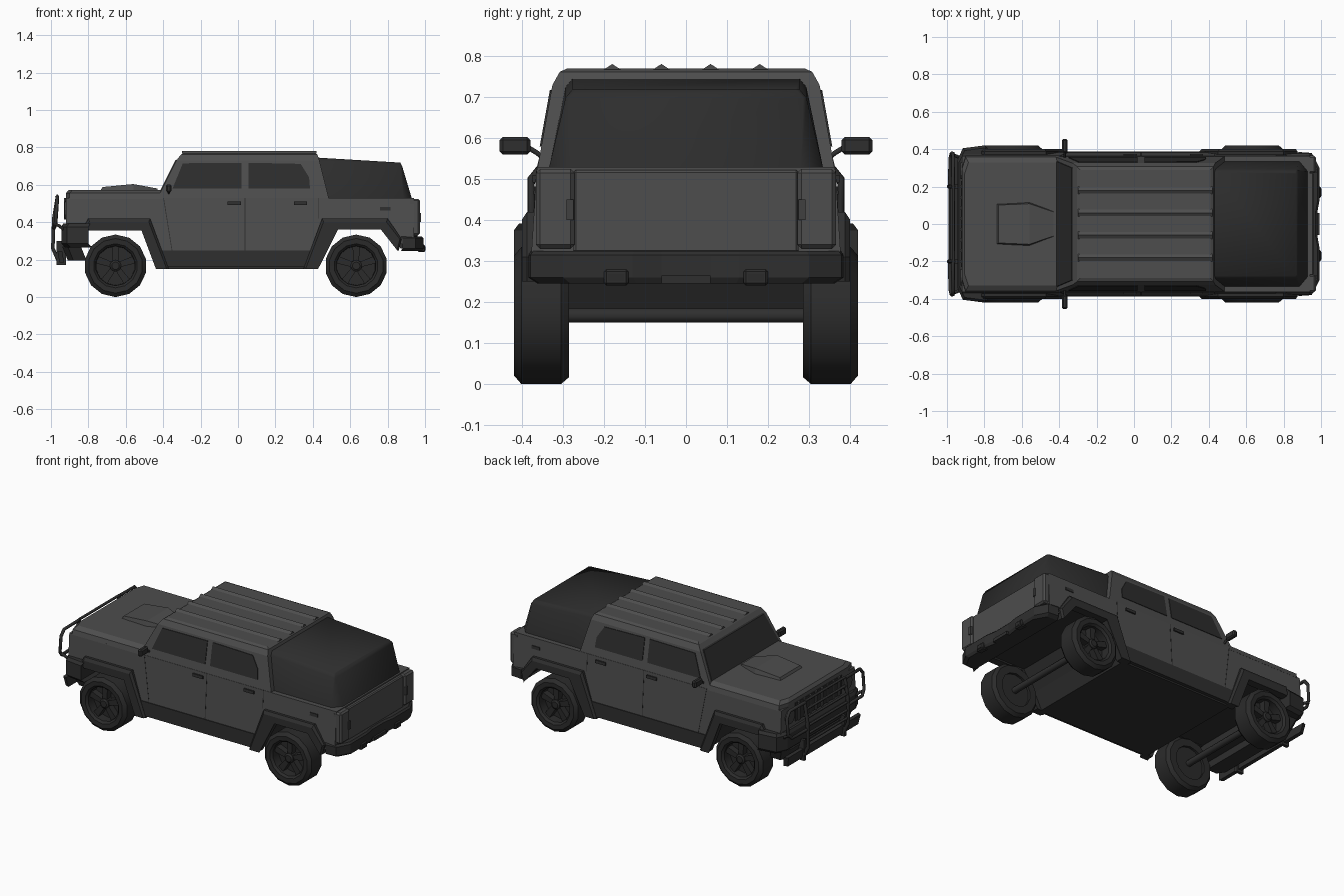
import bpy, bmesh, math
from math import sin, cos, pi

if "Cube" in bpy.data.objects:
    bpy.data.objects.remove(bpy.data.objects["Cube"])


def material(name, v):
    m = bpy.data.materials.new(name)
    m.use_nodes = True
    m.diffuse_color = (v, v, v, 1)
    m.node_tree.nodes["Principled BSDF"].inputs["Base Color"].default_value = (v, v, v, 1)
    return m


PAINT = material("grey paint", 0.075)
TRIM = material("dark trim", 0.028)
GLASS = material("dark glass", 0.026)
RUBBER = material("black rubber", 0.024)
LAMP = material("smoked lamp", 0.05)


def loft(name, rings, mat, closed=False, smooth=0):
    """Skin a list of equal rings; cap the ends unless closed; smooth below the given angle."""
    bm = bmesh.new()
    vs = [[bm.verts.new(p) for p in r] for r in rings]
    n = len(vs[0])
    for a, b in zip(vs, vs[1:] + ([vs[0]] if closed else [])):
        for i in range(n):
            j = (i + 1) % n
            bm.faces.new((a[i], a[j], b[j], b[i]))
    if not closed:
        bm.faces.new(vs[0])
        bm.faces.new(vs[-1])
    bmesh.ops.recalc_face_normals(bm, faces=bm.faces)
    me = bpy.data.meshes.new(name)
    bm.to_mesh(me)
    bm.free()
    me.materials.append(mat)
    if smooth:
        me.shade_smooth()
        me.set_sharp_from_angle(angle=math.radians(smooth))
    ob = bpy.data.objects.new(name, me)
    bpy.context.collection.objects.link(ob)
    return ob


def across(name, pts, w, mat):
    """Side profile (x, z) spanning the car; half width w(z)."""
    return loft(name, [[(x, s * w(z), z) for x, z in pts] for s in (-1, 1)], mat)


def plates(name, pts, w, mat, t=0.004):
    """Thin plate laid on both flanks."""
    for s, side in ((1, "left"), (-1, "right")):
        loft(f"{name}_{side}", [[(x, s * (w(z) + d), z) for x, z in pts] for d in (-0.01, t)], mat)


def plan(name, pts, levels, mat):
    """Mirrored plan outline (x, y) lofted through (z, scale_y, shift_x) levels."""
    full = pts + [(x, -y) for x, y in reversed(pts)]
    return loft(name, [[(x + dx, y * k, z) for x, y in full] for z, k, dx in levels], mat)


def box(name, x, y, z, mat, bevel=0.0):
    ob = loft(name, [[(x[0], y[0], h), (x[1], y[0], h), (x[1], y[1], h), (x[0], y[1], h)] for h in z], mat)
    if bevel:
        b = ob.modifiers.new("bevel", "BEVEL")
        b.width, b.segments = bevel, 1
    return ob


def tube(name, pts, r, mat):
    cu = bpy.data.curves.new(name, "CURVE")
    cu.dimensions, cu.bevel_depth, cu.bevel_resolution = "3D", r, 1
    sp = cu.splines.new("POLY")
    sp.points.add(len(pts) - 1)
    for p, q in zip(sp.points, pts):
        p.co = (*q, 1)
    cu.use_fill_caps = True
    tmp = bpy.data.objects.new(name, cu)
    bpy.context.collection.objects.link(tmp)
    me = bpy.data.meshes.new_from_object(tmp)
    bpy.data.objects.remove(tmp)
    me.materials.clear()
    me.materials.append(mat)
    bpy.context.collection.objects.link(bpy.data.objects.new(name, me))


def lower_w(z):
    return 0.382 - (z - 0.25) * 0.065


def cab_w(z):
    return 0.362 - (z - 0.53) * 0.18


# Main body with open wheel arches, dark on the underside
body = across("body", [(-.92, .38), (-.92, .53), (.94, .53), (.94, .29), (.85, .28), (.76, .37), (.52, .37),
                       (.44, .25), (-.44, .25), (-.51, .36), (-.80, .36), (-.84, .33), (-.90, .33)], lower_w, PAINT)
body.data.materials.append(TRIM)
for f in body.data.polygons:
    if f.normal.z < -0.3:
        f.material_index = 1
across("underbody", [(-.44, .25), (-.40, .15), (.39, .15), (.44, .25)], lambda z: 0.365, TRIM)
plates("rocker", [(-.41, .25), (-.38, .16), (.36, .16), (.40, .25)], lambda z: 0.375, TRIM, 0.012)
across("rear_floor", [(.85, .285), (.87, .26), (.94, .26), (.94, .30)], lambda z: 0.33, TRIM)

# Hood with raised scoop
plan("hood", [(-.92, .30), (-.90, .365), (-.40, .365)], [(.525, 1, 0), (.555, .98, 0), (.573, .90, .015)], PAINT)
loft("hood_scoop", [[(x, -w, .56), (x + d, -w * .92, z), (x + d, w * .92, z), (x, w, .56)]
                    for x, w, z, d in ((-.74, .11, .588, .015), (-.56, .118, .604, 0), (-.43, .07, .58, 0))], PAINT)

# Cab and roof
loft("cab", [[(x, s * w, z) for x, s in ((a, -1), (b, -1), (b, 1), (a, 1))]
             for a, b, w, z in ((-.43, .485, .362, .53), (-.33, .435, .326, .73),
                                (-.305, .425, .308, .762), (-.29, .41, .29, .77))], PAINT)
for i in range(4):
    y = -0.18 + i * 0.12
    loft(f"roof_rib_{i}", [[(x, y - .02, .768), (x, y, .781), (x, y + .02, .768)] for x in (-.30, .42)], PAINT)

# Glass
plates("front_window", [(-.35, .58), (-.295, .715), (.02, .718), (.02, .58)], cab_w, GLASS)
plates("rear_window", [(.055, .58), (.055, .718), (.335, .712), (.38, .64), (.385, .58)], cab_w, GLASS)
loft("windshield", [[(-.43 + (z - .53) * .5 + d, s * w, z + d * .5) for s, z, w in
                     ((-1, .57, .335), (1, .57, .335), (1, .735, .30), (-1, .735, .30))] for d in (-.007, .004)], GLASS)

# Bed canopy, chamfered at the foot and meeting in crisp corners on top
loft("bed_canopy", [[(x, s * w, z - (x - .43) * drop) for x, s in
                     ((.43, -1), (b, -1), (c, -k), (c, k), (b, 1), (.43, 1))]
                    for w, z, b, c, k, drop in ((.335, .525, .885, .93, .84, 0),
                                                (.294, .725, .868, .878, .97, .06),
                                                (.277, .745, .860, .868, .97, .06))], GLASS, smooth=80)

# Fender flares
front_arch = [(-.82, .385), (-.80, .42), (-.47, .42), (-.37, .15), (-.43, .15), (-.51, .355), (-.80, .355)]
rear_arch = [(.35, .15), (.45, .42), (.80, .42), (.875, .31), (.86, .25), (.77, .36), (.53, .36), (.42, .15)]
for name, arch, mx in (("front_flare", front_arch, -.65), ("rear_flare", rear_arch, .63)):
    edge = [(x + (mx - x) * .04, min(z, .402)) for x, z in arch]
    for s, side in ((1, "left"), (-1, "right")):
        loft(f"{name}_{side}", [[(x, s * y, z) for x, z in ring]
                                for y, ring in ((.35, arch), (.388, arch), (.4, edge))], TRIM)

# Side details
for name, x in (("front_handle", -.055), ("rear_handle", .30)):
    plates(name, [(x, .492), (x, .51), (x + .07, .51), (x + .07, .492)], lower_w, TRIM, 0.009)
plates("side_marker", [(.76, .463), (.76, .482), (.815, .482), (.815, .463)], lower_w, TRIM)
for name, xt, xb, zb in (("front_seam", -.40, -.355, .25), ("mid_seam", .036, .036, .25), ("rear_seam", .43, .43, .42)):
    plates(name, [(xt, .53), (xb, zb), (xb + .004, zb), (xt + .004, .53)], lower_w, TRIM, 0.001)
for s, side in ((1, "left"), (-1, "right")):
    y = sorted((s * .38, s * .455))
    box(f"mirror_{side}", (-.385, -.355), y, (.56, .603), TRIM, .008)
    tube(f"mirror_arm_{side}", [(-.37, s * .345, .55), (-.37, s * .365, .565), (-.37, s * .39, .58)], .007, TRIM)
    # Rear corner columns with lamps
    y = sorted((s * .272, s * .366))
    box(f"rear_column_{side}", (.91, .972), y, (.33, .525), PAINT, .01)
    y = sorted((s * .275, s * .292))
    box(f"tail_lamp_{side}", (.96, .978), y, (.40, .45), LAMP)
    # Headlamps
    lamp = [[(x, s * .285 + .045 * cos(a * pi / 6), .465 + .045 * sin(a * pi / 6)) for a in range(12)]
            for x in (-.91, -.928)]
    loft(f"headlamp_{side}", lamp, LAMP)
    y = sorted((s * .14, s * .20))
    box(f"tow_step_{side}", (.96, 1.0), y, (.24, .28), TRIM, .006)
    box(f"tow_slot_{side}", (.99, 1.002), [v + d for v, d in zip(y, (.01, -.01))], (.25, .27), RUBBER)

# Tailgate and bumpers
box("tailgate", (.92, .96), (-.275, .275), (.32, .522), PAINT, .006)
plan("rear_bumper", [(.88, .385), (.95, .38), (.992, .30), (.992, .13), (.98, .06)],
     [(.245, .94, -.01), (.26, 1, 0), (.315, 1, 0), (.325, .98, -.01)], TRIM)
box("rear_plate", (.97, .992), (-.06, .06), (.245, .265), TRIM)
plan("front_bumper", [(-.945, .34), (-.915, .405), (-.80, .42)],
     [(.265, .96, .02), (.285, 1, 0), (.375, 1, 0), (.392, .97, .01)], TRIM)
plan("front_skid", [(-.94, .30), (-.91, .35), (-.84, .35)], [(.195, .92, .03), (.27, 1, 0)], TRIM)
plan("front_lip", [(-.965, .36), (-.94, .37)], [(.185, .97, .01), (.245, 1, 0)], TRIM)

# Grille with vertical bars
box("grille", (-.925, -.90), (-.23, .23), (.415, .53), TRIM)
for i in range(8):
    y = -.2 + i * .4 / 7
    box(f"grille_bar_{i}", (-.931, -.92), (y - .008, y + .008), (.415, .53), PAINT)

# Brush guard
for s, side in ((1, "left"), (-1, "right")):
    tube(f"guard_upright_{side}", [(-.955, s * .2, .18), (-.99, s * .2, .26), (-.985, s * .2, .42), (-.965, s * .2, .54)],
         .011, TRIM)
    tube(f"guard_hoop_{side}", [(-.985, s * .2, .37), (-.982, s * .35, .37), (-.975, s * .378, .40),
                                (-.968, s * .378, .50), (-.966, s * .35, .535), (-.968, s * .2, .535)], .010, TRIM)
    tube(f"guard_stay_{side}", [(-.978, s * .372, .39), (-.955, s * .365, .38), (-.93, s * .355, .36)], .009, TRIM)
    box(f"guard_bracket_{side}", (-.97, -.92), sorted((s * .19, s * .21)), (.17, .30), TRIM)
for i in range(6):
    z = .29 + i * .05
    tube(f"guard_bar_{i}", [(-.985 + max(0, z - .42) * .16, y, z) for y in (-.2, .2)], .008, TRIM)


# Wheels
def wheel(cx, s, tag):
    def ring(r, y, n=14):
        return [(cx + r * cos(2 * pi * (k + .5) / n), s * y, .167 + r * sin(2 * pi * (k + .5) / n)) for k in range(n)]
    prof = ((.104, .345), (.106, .405), (.118, .418), (.146, .42), (.167, .402), (.167, .305), (.15, .285), (.104, .285))
    loft("tyre_" + tag, [ring(r, y) for r, y in prof], RUBBER, closed=True, smooth=32)
    loft("wheel_dish_" + tag, [ring(.106, .30), ring(.106, .35)], RUBBER)
    loft("wheel_hub_" + tag, [ring(.032, .345), ring(.03, .395), ring(.02, .402)], RUBBER)
    for k in range(5):
        a = 2 * pi * k / 5 + pi / 2
        pts = ((.02, -.014), (.108, -.02), (.108, .02), (.02, .014))
        loft(f"spoke_{tag}_{k}", [[(cx + r * cos(a) - t * sin(a), s * y, .167 + r * sin(a) + t * cos(a))
                                   for r, t in pts] for y in (.348, .39)], RUBBER)


for cx, end in ((-.655, "front"), (.632, "rear")):
    wheel(cx, 1, end + "_left")
    wheel(cx, -1, end + "_right")
    tube(end + "_axle", [(cx, -.30, .167), (cx, .30, .167)], .02, TRIM)
